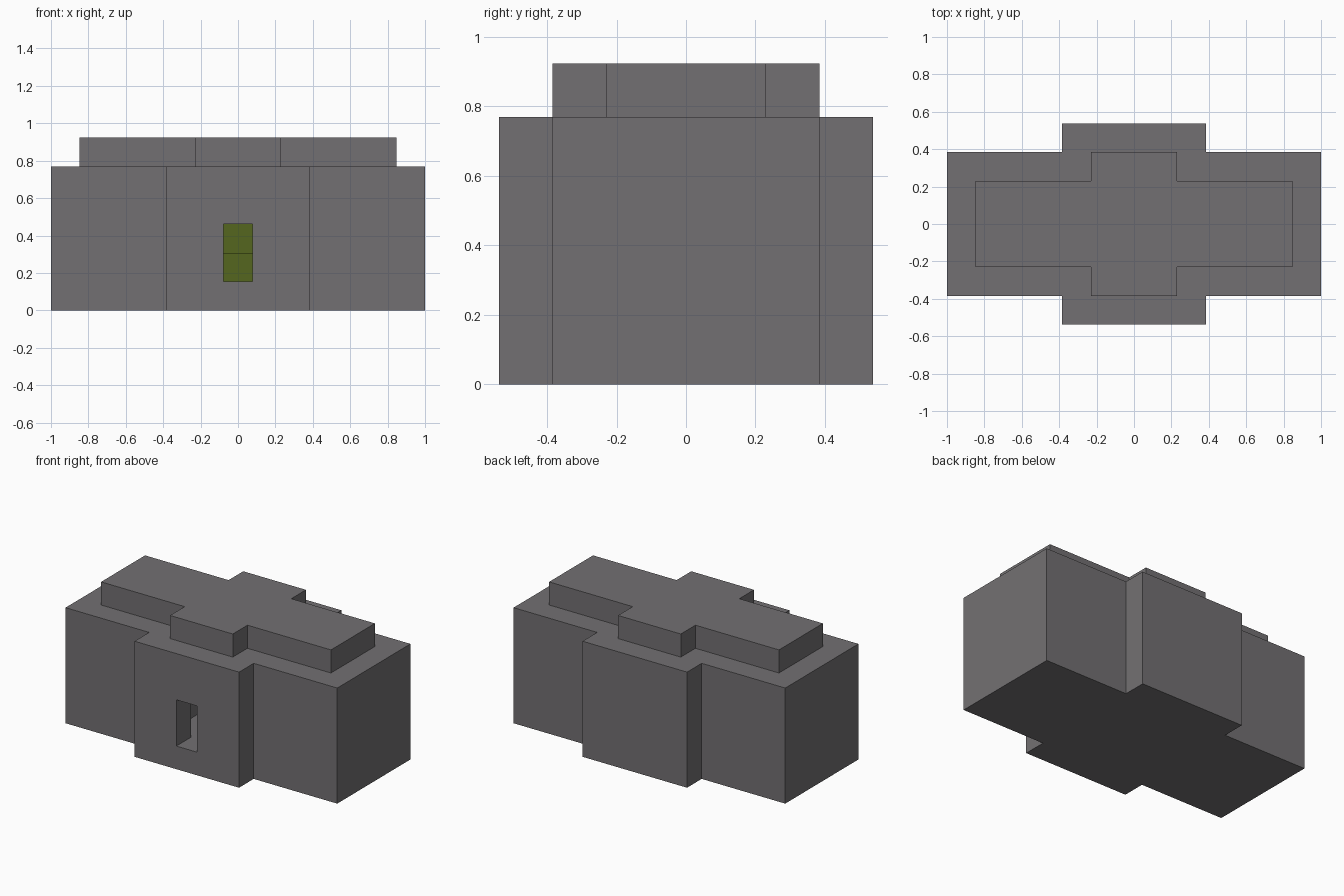
import bpy
import bmesh

cube = bpy.data.objects.get("Cube")
if cube:
    bpy.data.objects.remove(cube, do_unlink=True)

U = 1 / 13  # building module; all sizes below are in modules


def make_material(name, rgb):
    mat = bpy.data.materials.new(name)
    mat.use_nodes = True
    mat.diffuse_color = (*rgb, 1)
    mat.node_tree.nodes["Principled BSDF"].inputs["Base Color"].default_value = (*rgb, 1)
    return mat


grey = make_material("stone grey", (0.171, 0.163, 0.170))
green = make_material("olive green", (0.089, 0.133, 0.013))


def prism(name, outline, z0, z1, mat):
    """Extrude a flat outline from z0 up to z1."""
    bm = bmesh.new()
    face = bm.faces.new([bm.verts.new((x * U, y * U, z0 * U)) for x, y in outline])
    top = bmesh.ops.extrude_face_region(bm, geom=[face])["geom"]
    verts = [v for v in top if isinstance(v, bmesh.types.BMVert)]
    bmesh.ops.translate(bm, verts=verts, vec=(0, 0, (z1 - z0) * U))
    bmesh.ops.recalc_face_normals(bm, faces=bm.faces)
    mesh = bpy.data.meshes.new(name)
    bm.to_mesh(mesh)
    bm.free()
    mesh.materials.append(mat)
    obj = bpy.data.objects.new(name, mesh)
    bpy.context.collection.objects.link(obj)
    return obj


def rect(x, y0, y1):
    return [(-x, y0), (x, y0), (x, y1), (-x, y1)]


def cross(long_x, long_y, bay_x, bay_y):
    """Plus-shaped outline: a long hall crossed by a short bay."""
    quarter = [(long_x, long_y), (bay_x, long_y), (bay_x, bay_y)]
    right_back = quarter
    left_back = [(-x, y) for x, y in reversed(quarter)]
    back = right_back + left_back
    return back + [(-x, -y) for x, y in back]


# Walls and stepped roof
walls = prism("walls", cross(13, 5, 5, 7), 0, 10, grey)
prism("roof_tier", cross(11, 3, 3, 5), 10, 12, grey)

# Doorway leading to the inner room
cutters = [
    prism("room_cutter", rect(3, -5, 5), 2, 8, grey),
    prism("doorway_cutter", rect(1, -8, -4), 2, 6, grey),
]
for cutter in cutters:
    cutter.hide_render = True
    cutter.hide_viewport = True
    cutter.display_type = 'WIRE'
    mod = walls.modifiers.new(cutter.name, 'BOOLEAN')
    mod.operation = 'DIFFERENCE'
    mod.solver = 'EXACT'
    mod.object = cutter

# Green stepped block at the back of the room
prism("inner_step_low", rect(1, 3, 5), 2, 4, green)
prism("inner_step_high", rect(1, 4, 5), 4, 6, green)
